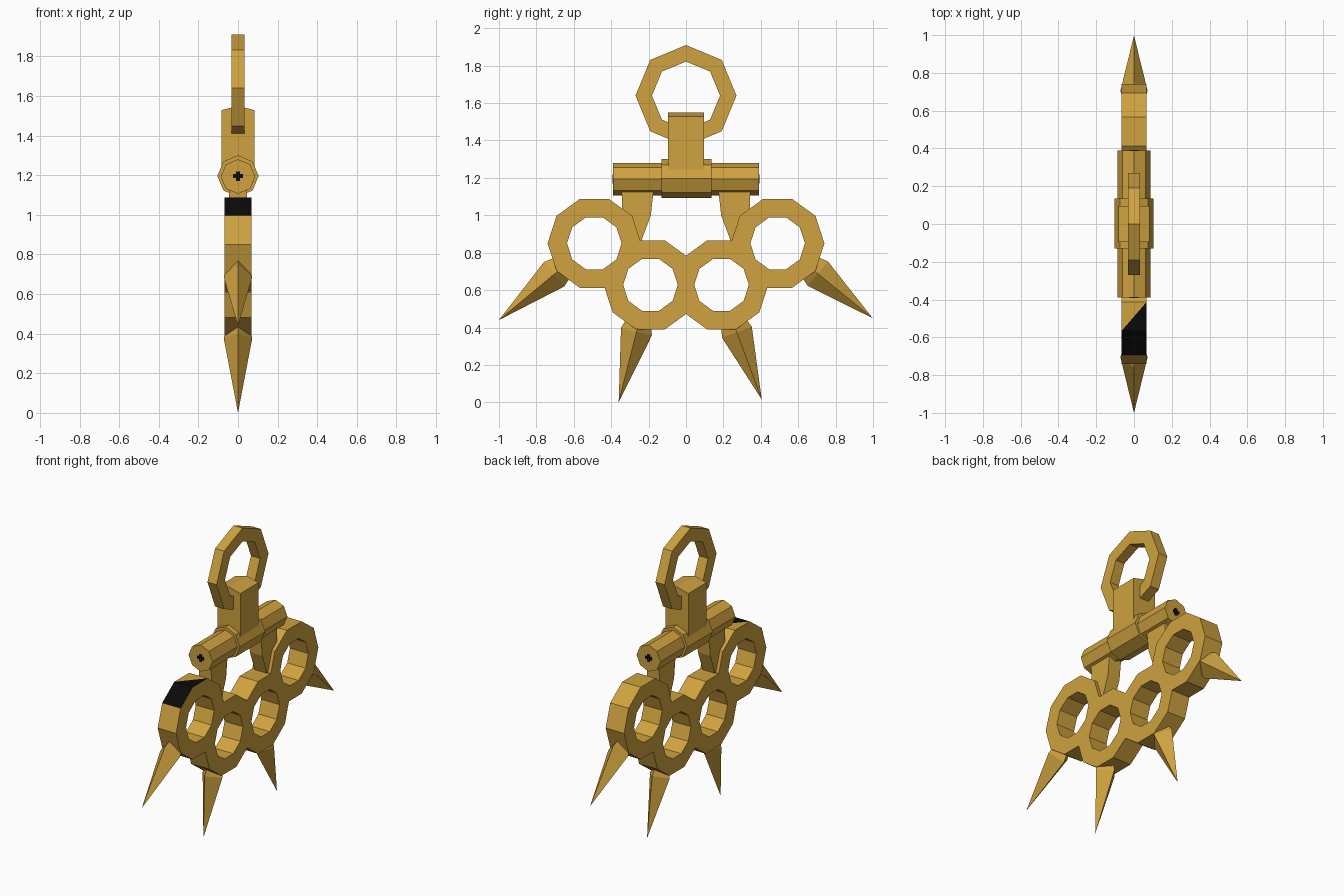
import bpy, bmesh, math
from mathutils import Vector

if "Cube" in bpy.data.objects:
    bpy.data.objects.remove(bpy.data.objects["Cube"])


def material(name, rgb):
    m = bpy.data.materials.new(name)
    m.diffuse_color = (*rgb, 1)
    m.use_nodes = True
    m.node_tree.nodes["Principled BSDF"].inputs["Base Color"].default_value = m.diffuse_color
    return m


gold = material("old_gold", (0.62, 0.36, 0.05))
black = material("black", (0.003, 0.003, 0.003))


def finish(name, bm, mats=(gold,)):
    bmesh.ops.recalc_face_normals(bm, faces=bm.faces)
    me = bpy.data.meshes.new(name)
    bm.to_mesh(me)
    bm.free()
    for m in mats:
        me.materials.append(m)
    ob = bpy.data.objects.new(name, me)
    bpy.context.collection.objects.link(ob)
    return ob


def circle(n, r, cy=0.0, cz=0.0):
    return [(cy + r * math.cos(2 * math.pi * i / n), cz + r * math.sin(2 * math.pi * i / n)) for i in range(n)]


def loft(bm, loops, caps=True):
    """Skin successive vertex loops; a single point closes to a tip."""
    vs = [[bm.verts.new(p) for p in lp] for lp in loops]
    for a, b in zip(vs, vs[1:]):
        n = len(a)
        for i in range(n):
            j = (i + 1) % n
            if len(b) == 1:
                bm.faces.new((a[i], a[j], b[0]))
            else:
                bm.faces.new((a[i], a[j], b[j], b[i]))
    if caps:
        for lp in (vs[0], vs[-1]):
            if len(lp) > 2:
                bm.faces.new(lp)


def add_ring(bm, n, ro, ri, cy, cz, h):
    """Flat-sided ring lying in the YZ plane, 2h thick along X."""
    out, inn = circle(n, ro, cy, cz), circle(n, ri, cy, cz)
    loops = [[(x, *p) for p in prof] for x, prof in ((h, out), (-h, out), (-h, inn), (h, inn), (h, out))]
    loft(bm, loops, caps=False)
    bmesh.ops.remove_doubles(bm, verts=bm.verts, dist=1e-5)


def along_y(name, profile_xz, y0, y1):
    bm = bmesh.new()
    loft(bm, [[(x, y, z) for x, z in profile_xz] for y in (y0, y1)])
    return finish(name, bm, (gold,))


# Knuckle plate: four decagonal finger rings, trimmed where neighbours meet
centres = [(-0.49, 0.85), (-0.19, 0.628), (0.19, 0.628), (0.49, 0.85)]
H = 0.067
plate = bmesh.new()
for i, (cy, cz) in enumerate(centres):
    ring = bmesh.new()
    add_ring(ring, 10, 0.25, 0.146, cy, cz, H)
    here = Vector((0, cy, cz))
    for j in (i - 1, i + 1):
        if 0 <= j < 4:
            other = Vector((0, *centres[j]))
            bmesh.ops.bisect_plane(ring, geom=ring.verts[:] + ring.edges[:] + ring.faces[:],
                                   plane_co=(here + other) / 2, plane_no=other - here, clear_outer=True)
    tmp = bpy.data.meshes.new("tmp")
    ring.to_mesh(tmp)
    ring.free()
    plate.from_mesh(tmp)
    bpy.data.meshes.remove(tmp)
bmesh.ops.remove_doubles(plate, verts=plate.verts, dist=1e-3)
bmesh.ops.recalc_face_normals(plate, faces=plate.faces)
# Black patch on top of one outer ring: a whole side face and half the top face
for f in plate.faces[:]:
    c = f.calc_center_median()
    if abs(c.y + 0.49) < 0.02 and c.z > 1.07 and f.normal.z > 0.9:
        va = next(v for v in f.verts if v.co.x > 0 and v.co.y > -0.49)
        vb = next(v for v in f.verts if v.co.x < 0 and v.co.y < -0.49)
        bmesh.ops.connect_verts(plate, verts=[va, vb])
for f in plate.faces:
    c = f.calc_center_median()
    if abs(f.normal.x) < 0.1 and c.z > 1.02 and c.y < -0.49 and f.normal.z > 0.4:
        f.material_index = 1
finish("knuckle_plate", plate, (gold, black))

# Spikes: four-sided points with a short tapered root sunk in the rings
spikes = [((-0.705, 0.685), (-1.0, 0.44)), ((-0.265, 0.378), (-0.36, 0.0)),
          ((0.272, 0.375), (0.405, 0.015)), ((0.705, 0.688), (0.998, 0.45))]
for base, tip in spikes:
    b, t = Vector((0, *base)), Vector((0, *tip))
    d = (t - b).normalized()
    side = Vector((0, -d.z, d.y)) * 0.085
    wide = Vector((0.072, 0, 0))

    def diamond(c, s):
        return [c + side * s, c + wide * s, c - side * s, c - wide * s]
    bm = bmesh.new()
    loft(bm, [diamond(b - d * 0.055, 0.8), diamond(b, 1), [t]])
    finish("spike", bm)

# Brackets joining the plate to the cross bar
bracket = [(0.17, 1.16), (0.345, 1.16), (0.34, 1.0), (0.30, 0.87), (0.24, 0.86), (0.188, 1.0)]
for s in (-1, 1):
    bm = bmesh.new()
    loft(bm, [[(x, s * y, z) for y, z in bracket] for x in (-0.045, 0.045)])
    finish("bracket", bm)

# Octagonal cross bar with a central collar
along_y("cross_bar", circle(8, 0.087, 0, 1.193), -0.39, 0.39)
along_y("bar_collar", circle(8, 0.104, 0, 1.196), -0.13, 0.135)

# Small black cross inset at both bar ends
for s in (-1, 1):
    for w, h in ((0.024, 0.01), (0.01, 0.024)):
        ob = along_y("bar_end_mark", [(-w, 1.195 - h), (w, 1.195 - h), (w, 1.195 + h), (-w, 1.195 + h)],
                     s * 0.388, s * 0.392)
        ob.data.materials[0] = black

# Post with a low ridged top
along_y("hanger_post", [(-0.084, 1.2), (0.084, 1.2), (0.083, 1.528), (0, 1.55), (-0.083, 1.528)], -0.095, 0.095)

# Octagonal hanging ring
bm = bmesh.new()
add_ring(bm, 8, 0.27, 0.182, 0, 1.64, 0.033)
finish("hanging_ring", bm)
